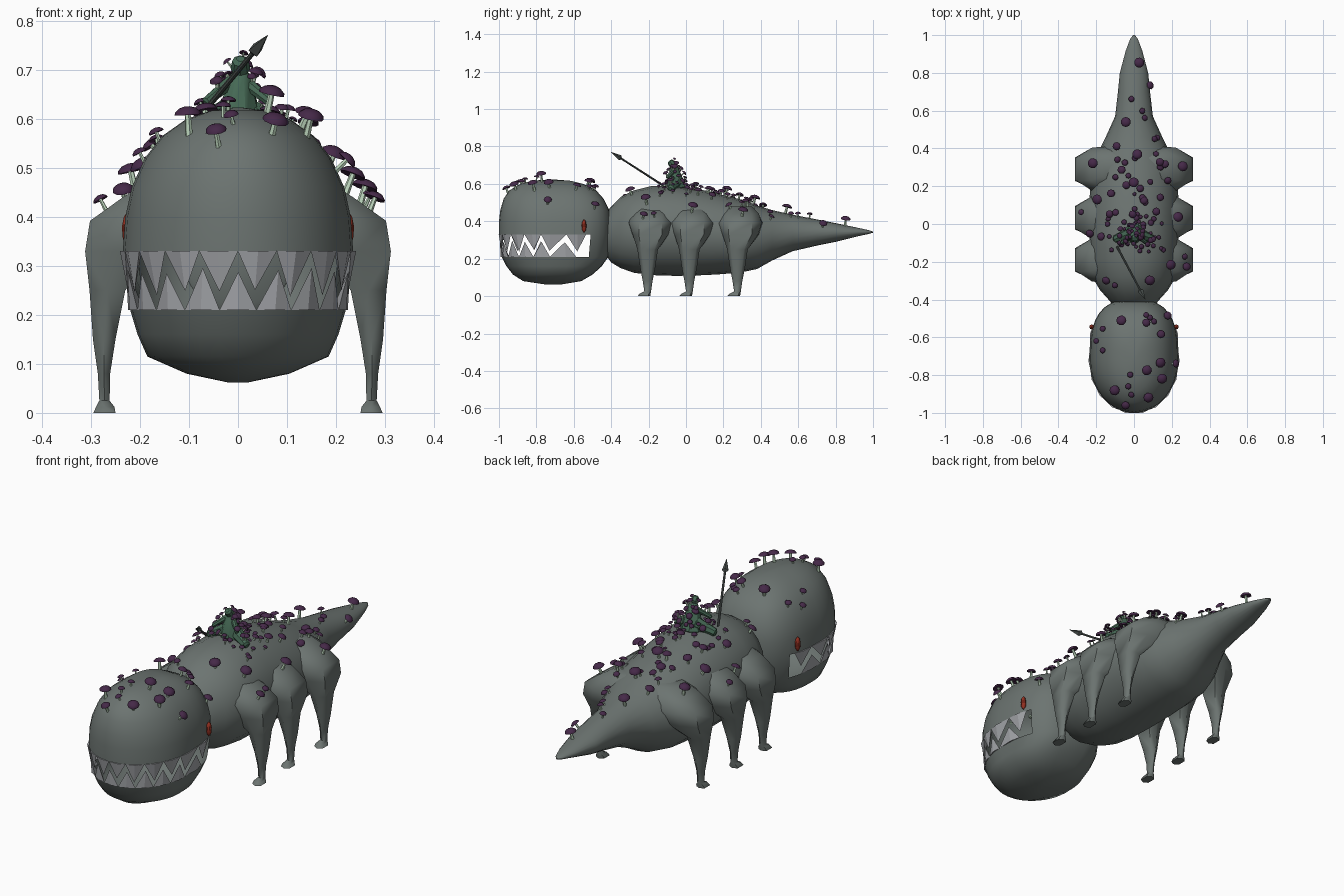
import bpy, math, random
from mathutils import Vector

random.seed(4)
if "Cube" in bpy.data.objects:
    bpy.data.objects.remove(bpy.data.objects["Cube"], do_unlink=True)


def material(name, colour):
    m = bpy.data.materials.new(name)
    m.use_nodes = True
    m.diffuse_color = (*colour, 1)
    m.node_tree.nodes["Principled BSDF"].inputs["Base Color"].default_value = (*colour, 1)
    return m


SKIN = material("grey skin", (0.15, 0.175, 0.165))
TOOTH = material("pale tooth", (0.36, 0.37, 0.39))
EYE = material("red eye", (0.3, 0.03, 0.015))
CAP = material("purple cap", (0.06, 0.022, 0.065))
STALK = material("pale stalk", (0.5, 0.66, 0.5))
GREEN = material("dark green", (0.06, 0.14, 0.09))
METAL = material("dark metal", (0.08, 0.095, 0.09))


def build(name, verts, faces, mat, angle=None):
    me = bpy.data.meshes.new(name)
    me.from_pydata([tuple(v) for v in verts], [], faces)
    me.materials.append(mat)
    ob = bpy.data.objects.new(name, me)
    bpy.context.collection.objects.link(ob)
    bpy.ops.object.select_all(action="DESELECT")
    ob.select_set(True)
    bpy.context.view_layer.objects.active = ob
    bpy.ops.object.mode_set(mode="EDIT")
    bpy.ops.mesh.select_all(action="SELECT")
    bpy.ops.mesh.normals_make_consistent(inside=False)
    bpy.ops.object.mode_set(mode="OBJECT")
    if angle:
        bpy.ops.object.shade_smooth_by_angle(angle=math.radians(angle))
    return ob


def loft(rings, start=0, skip=None):
    """Vertices and faces bridging equal rings, closed at both ends."""
    n = len(rings[0])
    verts = [v for r in rings for v in r]
    faces = []
    for i in range(len(rings) - 1):
        for j in range(n):
            k = (j + 1) % n
            f = (i * n + j, i * n + k, (i + 1) * n + k, (i + 1) * n + j)
            if not (skip and skip([verts[q] for q in f])):
                faces.append(f)
    faces += [tuple(range(n)), tuple(range(len(verts) - n, len(verts)))]
    return verts, [tuple(q + start for q in f) for f in faces]


def lathe(base, axis, profile, n=8):
    """Rings of (height, radius) around an axis."""
    q = Vector(axis).to_track_quat("Z", "Y")
    turn = [2 * math.pi * j / n for j in range(n)]
    return [[Vector(base) + q @ Vector((r * math.cos(a), r * math.sin(a), h)) for a in turn]
            for h, r in profile]


# Body and tail: y, half width, bottom, top
body = [(-.43, .11, .22, .44), (-.40, .135, .18, .48), (-.35, .18, .15, .53),
        (-.28, .222, .125, .565), (-.18, .235, .112, .59), (-.05, .237, .108, .59),
        (.1, .237, .112, .565), (.2, .232, .118, .54), (.3, .22, .128, .515),
        (.38, .19, .145, .485), (.46, .15, .19, .46), (.57, .1, .24, .435),
        (.7, .085, .27, .41), (.8, .075, .29, .39), (.92, .043, .32, .365),
        (.98, .02, .333, .352), (1, .005, .339, .345)]
rings = []
for y, w, lo, hi in body:
    ang = [2 * math.pi * j / 20 for j in range(20)]
    rings.append([(w * math.cos(a), y, (lo + hi) / 2 + (hi - lo) / 2 * math.sin(a)) for a in ang])
build("body_and_tail", *loft(rings), SKIN, 60)

# Head: z, half width, front, back
MID = -.72
head = [(.062, .02, -.75, -.67), (.08, .105, -.87, -.56), (.115, .185, -.925, -.5),
        (.16, .205, -.96, -.45), (.21, .22, -.985, -.415), (.33, .235, -1, -.4),
        (.4, .23, -1, -.4), (.46, .217, -.993, -.41), (.52, .19, -.975, -.44),
        (.565, .155, -.945, -.48), (.6, .105, -.885, -.55), (.617, .055, -.82, -.62),
        (.623, .01, -.74, -.7)]


def outline(ring, a):
    """Point on a head ring; angle zero is straight ahead."""
    z, w, front, back = ring
    c, s = math.cos(a), math.sin(a)
    if c >= 0:
        return Vector((w * s, MID + (front - MID) * c, z))
    p = 2 / 2.8
    return Vector((math.copysign(w * abs(s) ** p, s), MID + (back - MID) * abs(c) ** p, z))


N = 32
rings = [[outline(r, 2 * math.pi * j / N) for j in range(N)] for r in head]
jaw, lip = head[4], head[5]


def mouth(pts):
    c = sum(pts, Vector()) / 4
    return jaw[0] < c.z < lip[0] and c.y < -.51


build("head", *loft(rings, skip=mouth), SKIN, 50)

# Teeth: interlocking faceted spikes around both jaws
END = math.radians(118)
COUNT = 12
PITCH = 2 * END / COUNT


def tooth_row(name, ring, other, offset, count, reach):
    verts, faces = [], []
    for i in range(count):
        a = -END + PITCH * (i + offset)
        left, right = (outline(ring, a + s * PITCH / 2) for s in (-1, 1))
        mid = outline(ring, a)
        out = Vector((math.sin(a), -math.cos(a), 0)) * .006
        slant = a + random.uniform(-.12, .12) * PITCH
        tip = mid.lerp(outline(other, slant), reach * random.uniform(.9, 1.08))
        k = len(verts)
        verts += [left, mid + out, right, mid - out * 4, tip]
        faces += [(k + p, k + (p + 1) % 4, k + 4) for p in range(4)] + [(k, k + 1, k + 2, k + 3)]
    build(name, verts, faces, TOOTH)


tooth_row("upper_teeth", lip, jaw, .5, COUNT, .72)
tooth_row("lower_teeth", jaw, lip, 1, COUNT - 1, .68)

# Legs: z, inner x, outer x, half depths (outer, middle, inner), forward shift
leg = [(0, .25, .295, .022, .034, .022, .02), (.012, .252, .29, .02, .03, .02, .014),
       (.025, .262, .283, .012, .018, .012, 0), (.08, .261, .286, .015, .026, .016, 0),
       (.15, .25, .296, .022, .04, .025, 0), (.25, .23, .303, .035, .055, .045, 0),
       (.33, .17, .312, .062, .095, .1, 0), (.392, .14, .302, .062, .115, .12, 0),
       (.44, .1, .235, .06, .1, .1, 0), (.48, .08, .17, .04, .06, .06, 0)]
for side, label in ((1, "left"), (-1, "right")):
    for place, y0 in (("front", -.19), ("middle", .033), ("rear", .29)):
        rings = []
        for z, xi, xo, ho, hm, hi, fwd in leg:
            row = ((xo, -ho), (xo, ho), ((xi + xo) / 2, hm), (xi, hi), (xi, -hi), ((xi + xo) / 2, -hm))
            rings.append([(side * x, y0 + h - fwd - .015 * (z < .3), z) for x, h in row])
        build(f"{label}_{place}_leg", *loft(rings), SKIN, 60)

    # Narrow eye set on the side of the head
    rings = lathe((side * .224, -.545, .34), (0, 0, 1), [(0, .002), (.015, .011), (.04, .013), (.06, .009), (.07, .002)])
    build(f"{label}_eye", *loft(rings), EYE, 40)


def limb(name, a, b, r1, r2, mat=GREEN):
    a, b = Vector(a), Vector(b)
    h = (b - a).length
    prof = [(-r1 * .4, r1 * .5), (0, r1), (h, r2), (h + r2 * .4, r2 * .5)]
    return build(name, *loft(lathe(a, b - a, prof)), mat, 40)


# Small seated rider
limb("rider_torso", (0, -.05, .58), (.005, -.065, .69), .055, .022)
limb("rider_head", (.005, -.07, .702), (.005, -.085, .718), .02, .017)
for side, label in ((1, "left"), (-1, "right")):
    limb(f"rider_{label}_leg", (side * .02, -.05, .61), (side * .1, -.08, .575), .032, .02)
    limb(f"rider_{label}_arm", (side * .015, -.06, .675), (side * .065, -.1, .635), .014, .01)

# Spear with a faceted point
foot, point = Vector((-.09, -.12, .59)), Vector((.06, -.4, .77))
aim = point - foot
limb("spear_shaft", foot, foot + aim * .85, .006, .005, METAL)
rings = lathe(foot + aim * .8, aim, [(0, .004), (.012, .015), (aim.length * .2, .001)], 4)
build("spear_point", *loft(rings), METAL)

# Mushrooms scattered over the back, head and rider
bpy.context.view_layer.update()
large = [(.02, .85), (-.04, .53), (.02, .36), (-.21, .32), (.25, .3), (0, .21), (-.18, .13),
         (.22, .03), (.18, -.21), (.08, -.29), (-.06, -.52), (.06, -.77), (.13, -.73),
         (-.1, -.88), (.07, -.91), (.14, -.81)]
medium = [(.07, .73), (.14, .33), (-.06, .28), (.27, -.23), (-.14, -.29), (.17, -.49), (.14, -.59),
          (.2, -.74), (-.04, -.95), (.06, -.53), (-.23, -.04), (-.16, -.07), (-.08, .41)]
small = [(-.01, .66), (.05, .56), (.1, .45), (.12, .45), (-.27, .06), (.06, .11), (.26, -.17),
         (-.16, -.56), (-.19, -.62), (-.16, -.67), (-.02, -.8), (-.03, -.86), (-.01, -.9),
         (.08, -.5), (.1, -.52), (.06, -.49), (-.1, -.32), (.08, .22), (.04, .6)]
spots = [(x, y, r) for group, r in ((large, .027), (medium, .022), (small, .016)) for x, y in group]
spots += [(random.gauss(0, .075), random.gauss(-.05, .06), random.uniform(.009, .016)) for _ in range(60)]
spots += [(random.uniform(-.15, .18), random.uniform(0, .38), random.uniform(.014, .022)) for _ in range(22)]
cap_v, cap_f, stalk_v, stalk_f = [], [], [], []
graph = bpy.context.evaluated_depsgraph_get()
for x, y, r in spots:
    hit, loc, nor, _, ob, _ = bpy.context.scene.ray_cast(graph, Vector((x, y, 2)), Vector((0, 0, -1)))
    if not hit or ob.name.startswith("spear"):
        continue
    wobble = Vector((random.uniform(-.2, .2), random.uniform(-.2, .2), .45))
    axis = (nor * .6 + wobble).normalized()
    h = r * random.uniform(1.1, 1.6)
    v, f = loft(lathe(loc - axis * .006, axis, [(0, r * .3), (h + .008, r * .22)], 6), len(stalk_v))
    stalk_v += v
    stalk_f += f
    dome = [(-.02 * r, r * .5), (-.12 * r, r), (.12 * r, r * .95), (.4 * r, r * .62), (.52 * r, r * .2)]
    v, f = loft(lathe(loc + axis * h, axis, dome, 10), len(cap_v))
    cap_v += v
    cap_f += f
build("mushroom_stalks", stalk_v, stalk_f, STALK, 50)
build("mushroom_caps", cap_v, cap_f, CAP, 50)
